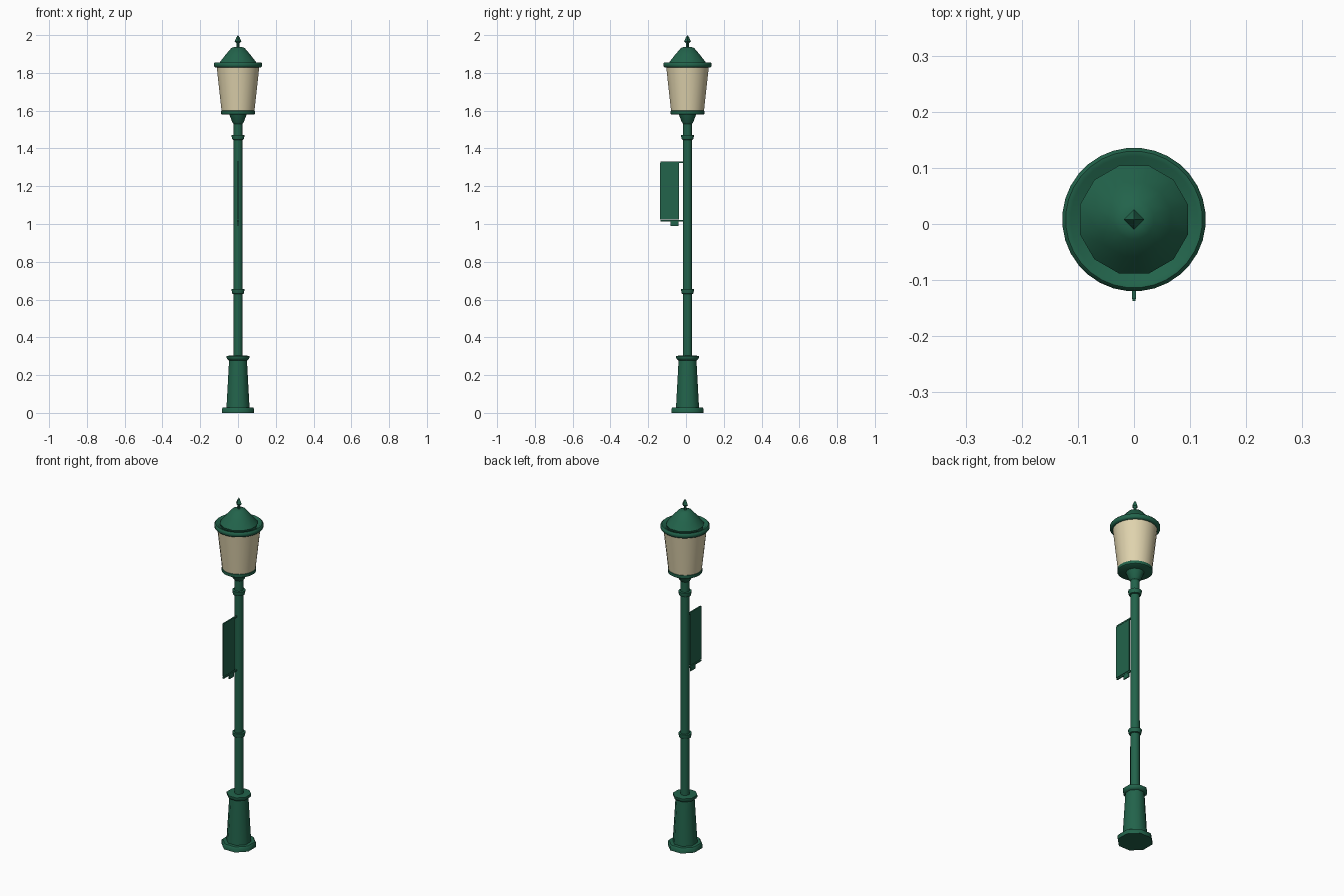
import bpy, math

if "Cube" in bpy.data.objects:
    bpy.data.objects.remove(bpy.data.objects["Cube"])

YC = 0.008  # post axis: the banner pushes the centre of the model slightly forward


def material(name, rgb):
    m = bpy.data.materials.new(name)
    m.diffuse_color = (*rgb, 1)
    m.use_nodes = True
    m.node_tree.nodes["Principled BSDF"].inputs["Base Color"].default_value = m.diffuse_color
    return m


green = material("dark green paint", (0.016, 0.125, 0.070))
cream = material("cream glass", (0.74, 0.65, 0.42))


def finish(name, verts, faces, mat, smooth):
    me = bpy.data.meshes.new(name)
    me.from_pydata(verts, [], faces)
    me.materials.append(mat)
    ob = bpy.data.objects.new(name, me)
    bpy.context.collection.objects.link(ob)
    if smooth:
        bpy.ops.object.select_all(action='DESELECT')
        ob.select_set(True)
        bpy.context.view_layer.objects.active = ob
        bpy.ops.object.shade_smooth_by_angle(angle=math.radians(50))
    return ob


def lathe(name, profile, mat, sides, turn=0.5, smooth=True):
    """Stack of (radius, z) rings around the post axis, capped at both ends."""
    verts, faces = [], []
    for r, z in profile:
        for i in range(sides):
            a = 2 * math.pi * (i + turn) / sides
            verts.append((r * math.cos(a), YC + r * math.sin(a), z))
    for k in range(len(profile) - 1):
        for i in range(sides):
            j = (i + 1) % sides
            faces.append((k * sides + i, k * sides + j, (k + 1) * sides + j, (k + 1) * sides + i))
    faces.append(tuple(reversed(range(sides))))
    top = (len(profile) - 1) * sides
    faces.append(tuple(range(top, top + sides)))
    return finish(name, verts, faces, mat, smooth)


def box(name, x, y, z):
    verts = [(a, b, c) for a in x for b in y for c in z]
    faces = [(0, 1, 3, 2), (4, 6, 7, 5), (0, 4, 5, 1), (2, 3, 7, 6), (0, 2, 6, 4), (1, 5, 7, 3)]
    return finish(name, verts, faces, green, False)


# Pedestal: foot, tapered body and collar
lathe("foot", [(0.092, 0), (0.092, 0.022), (0.086, 0.029), (0.064, 0.029)], green, 8)
lathe("pedestal", [(0.066, 0.028), (0.051, 0.282)], green, 8)
lathe("pedestal_collar", [(0.052, 0.278), (0.06, 0.283), (0.065, 0.291), (0.065, 0.302),
                          (0.025, 0.304)], green, 8)

# Pole with two rings
lathe("pole", [(0.0245, 0.30), (0.0235, 1.55)], green, 12)
for i, z in enumerate((0.643, 1.459)):
    lathe("pole_ring_%d" % (i + 1), [(0.024, z - 0.014), (0.031, z - 0.012), (0.035, z + 0.004),
                                     (0.035, z + 0.012), (0.024, z + 0.013)], green, 12)

# Lantern: neck, tray, glass
lathe("lantern_neck", [(0.024, 1.53), (0.032, 1.54), (0.048, 1.582)], green, 12)
lathe("lantern_tray", [(0.084, 1.579), (0.09, 1.583), (0.09, 1.599), (0.082, 1.604)], green, 24)
lathe("lantern_glass", [(0.088, 1.60), (0.114, 1.835)], cream, 24)

# Roof: round rim whose inner wall drops into a gutter, with the cap rising from it
lathe("roof_rim", [(0.110, 1.828), (0.122, 1.829), (0.128, 1.836), (0.128, 1.850),
                   (0.122, 1.856), (0.113, 1.855), (0.094, 1.838)], green, 32)
lathe("roof_cap", [(0.094, 1.838), (0.100, 1.856), (0.068, 1.896), (0.036, 1.932),
                   (0.018, 1.938)], green, 12)
lathe("finial", [(0.008, 1.935), (0.008, 1.958), (0.018, 1.966), (0.010, 1.985),
                 (0.0005, 2.0)], green, 4, 0)

# Banner panel with its two brackets and lower tab
box("banner", (-0.003, 0.003), (-0.137, -0.036), (1.025, 1.322))
for name, z in (("upper", 1.326), ("lower", 1.017)):
    box(name + "_banner_arm", (-0.004, 0.004), (-0.134, YC), (z - 0.004, z + 0.004))
box("banner_tab", (-0.003, 0.003), (-0.081, -0.039), (0.99, 1.016))
